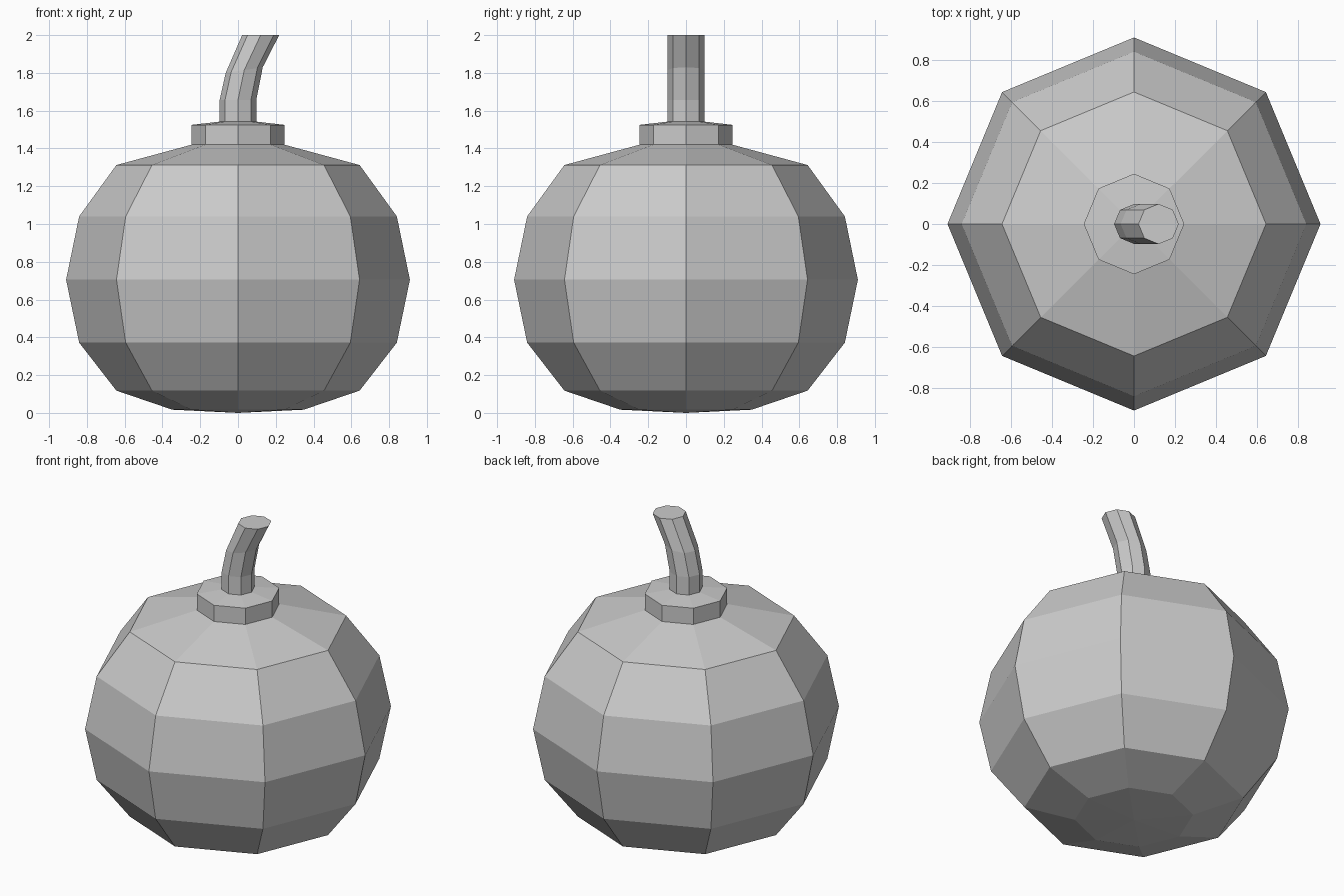
import bpy, bmesh
from math import cos, sin, pi

cube = bpy.data.objects.get("Cube")
if cube:
    bpy.data.objects.remove(cube, do_unlink=True)

SIDES = 8

grey = bpy.data.materials.new("plain grey")
grey.use_nodes = True
colour = (0.6, 0.6, 0.6, 1)
grey.diffuse_color = colour
grey.node_tree.nodes["Principled BSDF"].inputs["Base Color"].default_value = colour


def loft(name, rings, tip=None):
    """Join octagonal rings (radius, z, x shift, tilt); tip closes the start at a point."""
    bm = bmesh.new()
    loops = []
    for radius, z, shift, tilt in rings:
        loop = []
        for i in range(SIDES):
            a = 2 * pi * i / SIDES
            loop.append(bm.verts.new((shift + radius * cos(a), radius * sin(a), z + tilt * cos(a))))
        loops.append(loop)
    for low, high in zip(loops, loops[1:]):
        for i in range(SIDES):
            j = (i + 1) % SIDES
            bm.faces.new((low[i], low[j], high[j], high[i]))
    if tip is None:
        bm.faces.new(loops[0][::-1])
    else:
        point = bm.verts.new((0, 0, tip))
        for i in range(SIDES):
            bm.faces.new((point, loops[0][(i + 1) % SIDES], loops[0][i]))
    bm.faces.new(loops[-1])
    bmesh.ops.recalc_face_normals(bm, faces=bm.faces)
    mesh = bpy.data.meshes.new(name)
    bm.to_mesh(mesh)
    bm.free()
    mesh.materials.append(grey)
    obj = bpy.data.objects.new(name, mesh)
    bpy.context.collection.objects.link(obj)
    return obj


# Round body, drawn in to meet the collar
body = [(0.348, 0.017), (0.644, 0.118), (0.841, 0.372), (0.91, 0.705),
        (0.841, 1.04), (0.644, 1.312), (0.245, 1.42)]
loft("body", [(r, z, 0, 0) for r, z in body], tip=0)

# Collar with a shallow sloping top
collar = [(0.245, 1.42), (0.245, 1.525), (0.097, 1.542)]
loft("collar", [(r, z, 0, 0) for r, z in collar])

# Bent fuse
loft("fuse", [(0.097, 1.54, 0, 0), (0.097, 1.657, 0, 0),
              (0.098, 1.815, 0.033, 0.015), (0.098, 2.0, 0.12, 0)])
